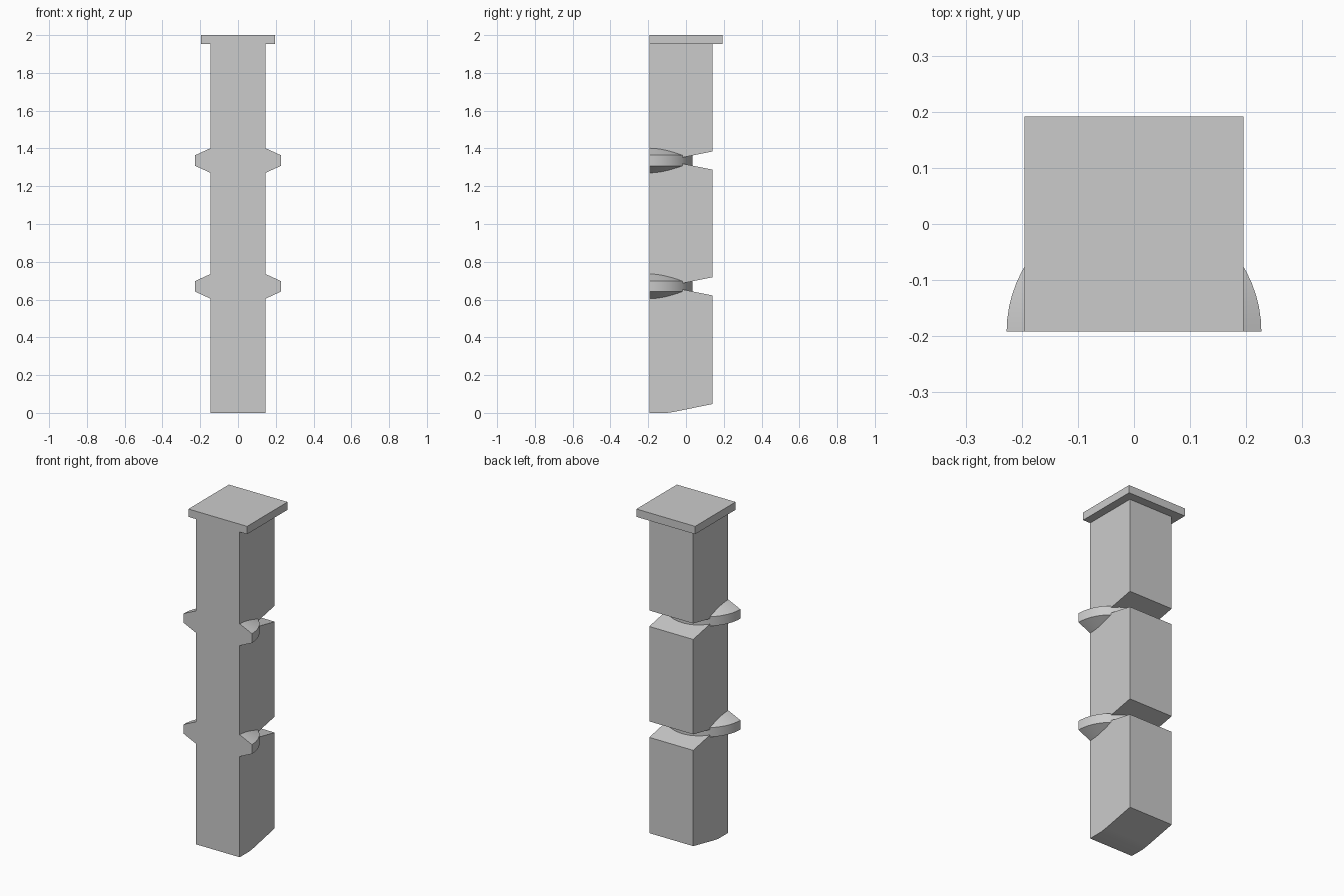
import bpy
import bmesh
import math

cube = bpy.data.objects.get("Cube")
if cube:
    bpy.data.objects.remove(cube, do_unlink=True)

FRONT, BACK, HALF_W = -0.192, 0.14, 0.146
OVER = -0.3                      # parts overshoot the front, then are trimmed flush
RING_Z = (0.67, 1.336)

stone = bpy.data.materials.new("grey stone")
stone.use_nodes = True
colour = (0.6, 0.6, 0.6, 1)
stone.diffuse_color = colour
stone.node_tree.nodes["Principled BSDF"].inputs["Base Color"].default_value = colour


def finish(bm, name):
    bmesh.ops.recalc_face_normals(bm, faces=bm.faces)
    mesh = bpy.data.meshes.new(name)
    bm.to_mesh(mesh)
    bm.free()
    mesh.materials.append(stone)
    obj = bpy.data.objects.new(name, mesh)
    bpy.context.collection.objects.link(obj)
    return obj


def extrude_side(name, profile, half_width):
    """Extrude a (y, z) side profile across x."""
    bm = bmesh.new()
    face = bm.faces.new([bm.verts.new((-half_width, y, z)) for y, z in profile])
    new = bmesh.ops.extrude_face_region(bm, geom=[face])["geom"]
    verts = [v for v in new if isinstance(v, bmesh.types.BMVert)]
    bmesh.ops.translate(bm, verts=verts, vec=(2 * half_width, 0, 0))
    return finish(bm, name)


def lathe(name, profile, y, z, steps=64):
    """Turn a closed (radius, height) profile around a vertical axis."""
    bm = bmesh.new()
    verts = [bm.verts.new((r, y, z + h)) for r, h in profile]
    edges = [bm.edges.new(pair) for pair in zip(verts, verts[1:])]
    bmesh.ops.spin(bm, geom=verts + edges, cent=(0, y, z), axis=(0, 0, 1),
                   angle=math.tau, steps=steps)
    bmesh.ops.remove_doubles(bm, verts=bm.verts, dist=1e-5)
    return finish(bm, name)


def combine(target, other, operation):
    mod = target.modifiers.new(operation.lower(), 'BOOLEAN')
    mod.operation, mod.solver, mod.object = operation, 'EXACT', other
    bpy.context.view_layer.objects.active = target
    bpy.ops.object.modifier_apply(modifier=mod.name)
    bpy.data.objects.remove(other, do_unlink=True)


# Column: sloped underside and a wedge notch at each ring
profile = [(OVER, 0), (-0.1, 0), (-0.06, 0.006), (BACK, 0.047)]
for z in RING_Z:
    profile += [(BACK, z - 0.048), (-0.1, z), (BACK, z + 0.048)]
profile += [(BACK, 1.97), (OVER, 1.97)]
column = extrude_side("column", profile, HALF_W)

# Cap slab
cap = extrude_side("cap", [(OVER, 1.953), (0.192, 1.953), (0.192, 2), (OVER, 2)], 0.195)
combine(column, cap, 'UNION')

# Rings: flat rim with conical upper and lower faces
ring_profile = [(0, -0.1), (0.07, -0.1), (0.227, -0.028),
                (0.227, 0.028), (0.07, 0.1), (0, 0.1)]
for z in RING_Z:
    combine(column, lathe("ring", ring_profile, FRONT, z), 'UNION')

# Trim the front flush
trim = extrude_side("front_trim", [(-1, -1), (FRONT, -1), (FRONT, 3), (-1, 3)], 1)
combine(column, trim, 'DIFFERENCE')

bpy.ops.object.select_all(action='DESELECT')
column.select_set(True)
bpy.context.view_layer.objects.active = column
bpy.ops.object.shade_smooth_by_angle(angle=math.radians(20))
